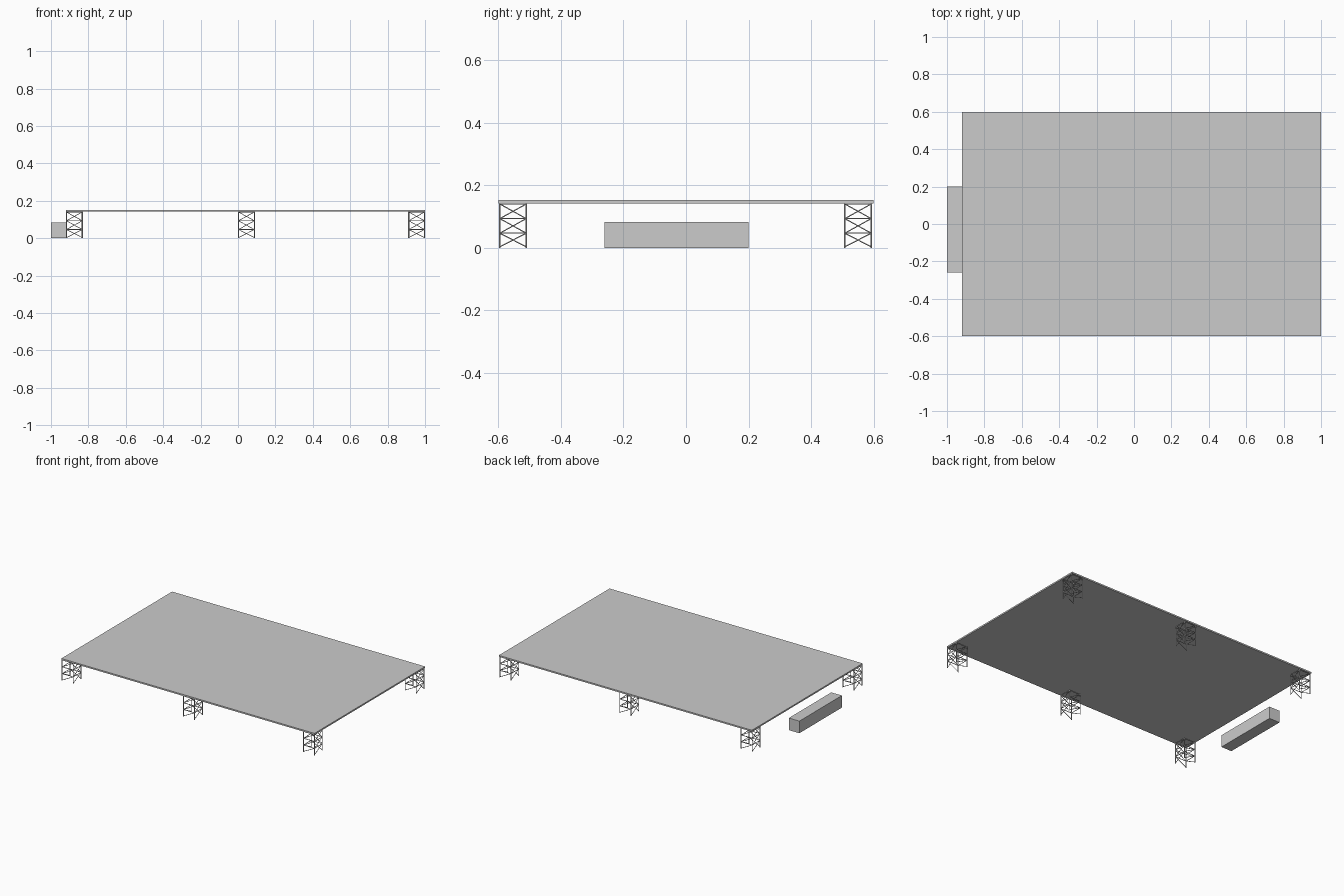
import bpy
from mathutils import Vector

if "Cube" in bpy.data.objects:
    bpy.data.objects.remove(bpy.data.objects["Cube"])

DECK_BOTTOM, DECK_TOP = 0.142, 0.152
WIDTH = 0.09          # outer width of a support tower
BAYS = 3


def box(name, lo, hi):
    lo, hi = Vector(lo), Vector(hi)
    bpy.ops.mesh.primitive_cube_add(size=1, location=(lo + hi) / 2)
    ob = bpy.context.object
    ob.name = name
    ob.scale = hi - lo
    bpy.ops.object.transform_apply(location=False, rotation=False, scale=True)
    return ob


def bars(name, segments, radius):
    """Straight round bars, returned as one curve data block."""
    cu = bpy.data.curves.new(name, 'CURVE')
    cu.dimensions = '3D'
    cu.bevel_depth = radius
    cu.bevel_resolution = 1
    cu.use_fill_caps = True
    for a, b in segments:
        sp = cu.splines.new('POLY')
        sp.points.add(1)
        sp.points[0].co = (*a, 1)
        sp.points[1].co = (*b, 1)
    return cu


# Deck and the step beside it
box("deck", (-0.92, -0.6, DECK_BOTTOM), (1.0, 0.6, DECK_TOP))
box("step", (-1.0, -0.26, 0), (-0.92, 0.2, 0.083))

# Lattice tower: four posts, rings of rails, one brace per face and bay
POST_R, BRACE_R = 0.0028, 0.002
h = WIDTH / 2 - POST_R
corners = [(-h, -h), (h, -h), (h, h), (-h, h)]
bay = (DECK_BOTTOM - BRACE_R) / BAYS
posts = [((x, y, 0), (x, y, DECK_BOTTOM)) for x, y in corners]
braces = []
for i in range(4):
    a, b = corners[i], corners[(i + 1) % 4]
    for k in range(BAYS):
        z0, z1 = max(k * bay, 0.003), (k + 1) * bay
        braces.append(((*a, z1), (*b, z1)))
        braces.append(((*a, z0), (*b, z1)))
post_data = bars("tower_posts", posts, POST_R)
brace_data = bars("tower_braces", braces, BRACE_R)

# Six towers under the deck edges
for x in (-0.875, 0.045, 0.955):
    for y in (-0.553, 0.55):
        for data in (post_data, brace_data):
            ob = bpy.data.objects.new(data.name, data)
            ob.location = (x, y, 0)
            bpy.context.collection.objects.link(ob)
